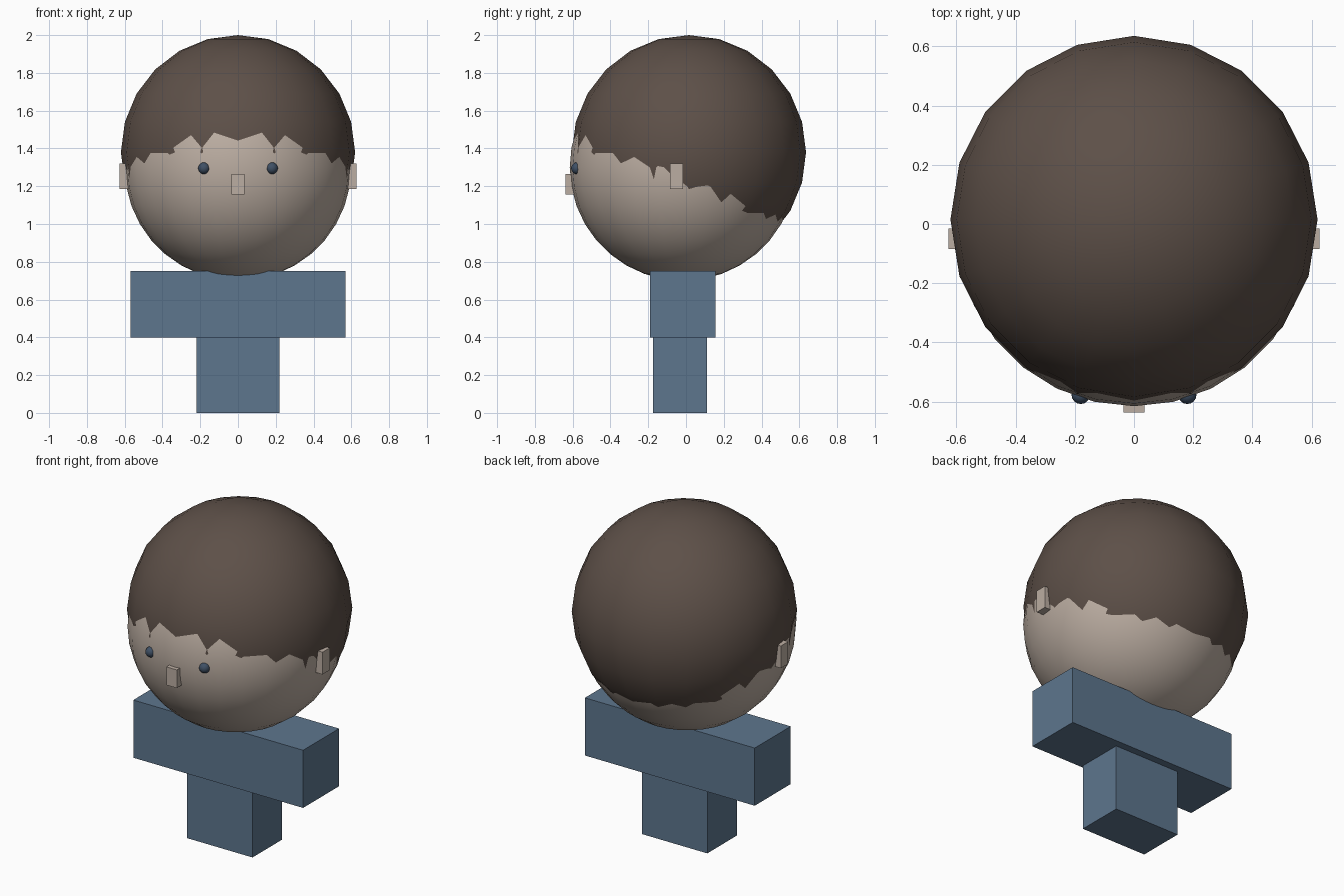
import bpy

if "Cube" in bpy.data.objects:
    bpy.data.objects.remove(bpy.data.objects["Cube"])


def material(name, r, g, b):
    m = bpy.data.materials.new(name)
    m.diffuse_color = (r, g, b, 1)
    m.use_nodes = True
    m.node_tree.nodes["Principled BSDF"].inputs["Base Color"].default_value = m.diffuse_color
    return m


SKIN = material("skin", 0.50, 0.42, 0.36)
HAIR = material("hair", 0.11, 0.08, 0.065)
CLOTH = material("cloth", 0.11, 0.18, 0.27)
EYE = material("eye", 0.05, 0.08, 0.13)


def box(name, lo, hi, mat):
    """Box between two opposite corners."""
    bpy.ops.mesh.primitive_cube_add(size=1)
    o = bpy.context.object
    o.name = name
    o.location = [(a + b) / 2 for a, b in zip(lo, hi)]
    o.scale = [b - a for a, b in zip(lo, hi)]
    bpy.ops.object.transform_apply(location=False, rotation=False, scale=True)
    o.data.materials.append(mat)


def ball(name, loc, radius, segments, rings, mat):
    """Smooth-shaded sphere."""
    bpy.ops.mesh.primitive_uv_sphere_add(
        segments=segments, ring_count=rings, radius=radius, location=loc)
    o = bpy.context.object
    o.name = name
    bpy.ops.object.shade_smooth()
    o.data.materials.append(mat)


# Body: narrow legs block under a wide torso with arms
box("legs", (-0.22, -0.175, 0), (0.22, 0.11, 0.40), CLOTH)
box("torso_and_arms", (-0.57, -0.19, 0.40), (0.57, 0.155, 0.75), CLOTH)

# Head, and a coarser hair sphere shifted up and back;
# where the two facetings cross they make the ragged hairline
ball("head", (0, -0.0155, 1.30), 0.60, 28, 18, SKIN)
ball("hair", (0, 0.0155, 1.38), 0.62, 20, 12, HAIR)

# Nose
box("nose", (-0.035, -0.637, 1.155), (0.035, -0.56, 1.265), SKIN)

# Eyes and ears on both sides
for side, s in (("left", 1), ("right", -1)):
    ball(f"{side}_eye", (s * 0.18, -0.577, 1.295), 0.031, 16, 10, EYE)
    x0, x1 = sorted((s * 0.57, s * 0.627))
    box(f"{side}_ear", (x0, -0.085, 1.185), (x1, -0.015, 1.32), SKIN)
